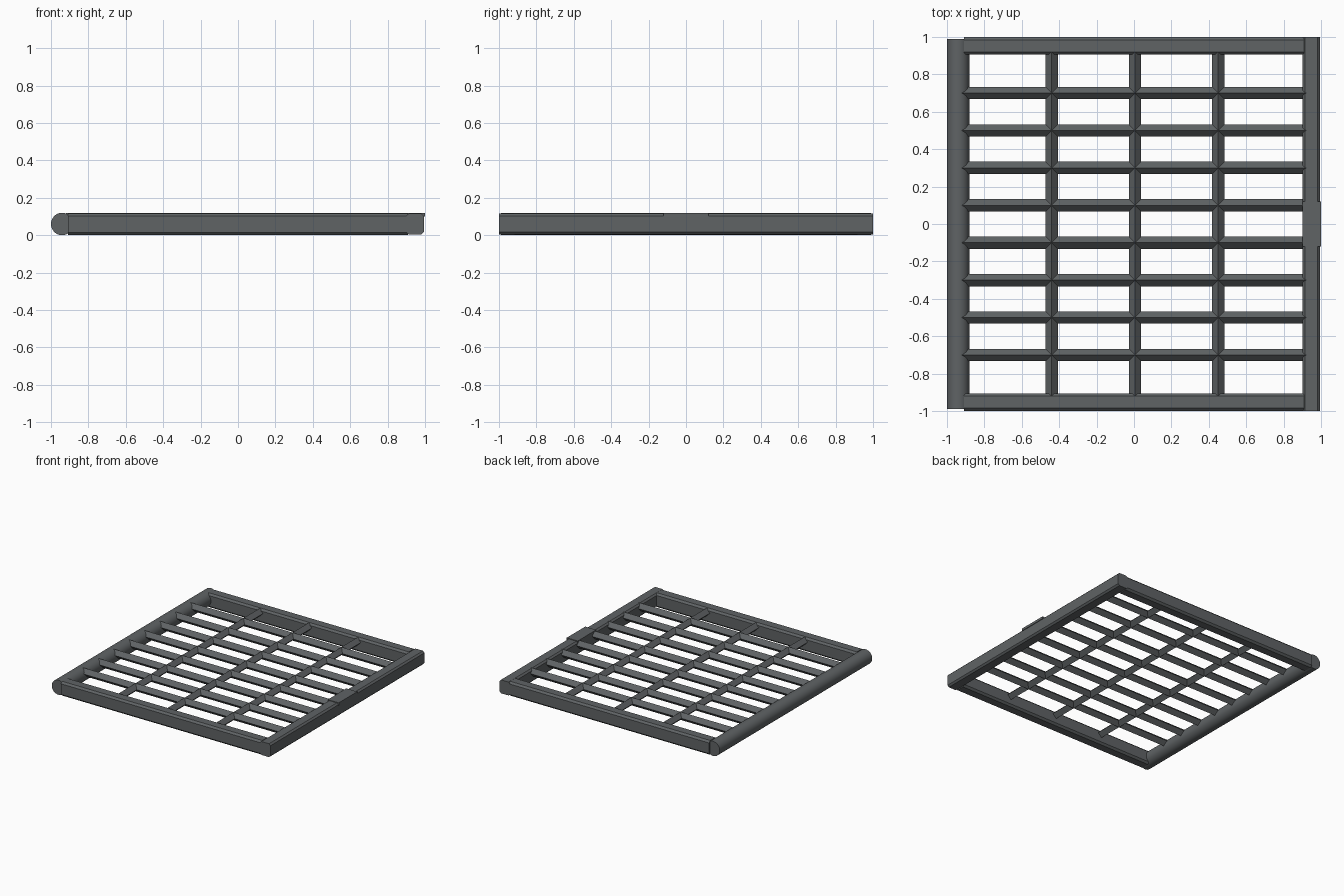
import bpy, bmesh
from math import pi
from mathutils import Matrix

if "Cube" in bpy.data.objects:
    bpy.data.objects.remove(bpy.data.objects["Cube"])

metal = bpy.data.materials.new("dark_metal")
metal.diffuse_color = (0.115, 0.125, 0.13, 1)
metal.use_nodes = True
metal.node_tree.nodes["Principled BSDF"].inputs["Base Color"].default_value = metal.diffuse_color


def prism(name, profile, axis, start, end):
    """Extrude a closed (across, z) profile along the x or y axis."""
    def put(p, t):
        return (t, p[0], p[1]) if axis == 'x' else (p[0], t, p[1])
    bm = bmesh.new()
    a = [bm.verts.new(put(p, start)) for p in profile]
    b = [bm.verts.new(put(p, end)) for p in profile]
    n = len(profile)
    bm.faces.new(a)
    bm.faces.new(b)
    for i in range(n):
        bm.faces.new((a[i], a[(i + 1) % n], b[(i + 1) % n], b[i]))
    bmesh.ops.recalc_face_normals(bm, faces=bm.faces)
    return finish(name, bm)


def finish(name, bm):
    me = bpy.data.meshes.new(name)
    bm.to_mesh(me)
    bm.free()
    me.materials.append(metal)
    ob = bpy.data.objects.new(name, me)
    bpy.context.collection.objects.link(ob)
    return ob


def chamfered(lo, hi, bottom, top, c):
    return [(lo + c, bottom), (hi - c, bottom), (hi, bottom + c), (hi, top - c),
            (hi - c, top), (lo + c, top), (lo, top - c), (lo, bottom + c)]


def diamond(centre, z, r):
    return [(centre - r, z), (centre, z - r), (centre + r, z), (centre, z + r)]


# Round hinge tube on the left
bm = bmesh.new()
bmesh.ops.create_cone(bm, cap_ends=True, segments=32, radius1=0.06, radius2=0.06, depth=1.98,
                      matrix=Matrix.Translation((-0.94, 0, 0.06)) @ Matrix.Rotation(pi / 2, 4, 'X'))
tube = finish("hinge_tube", bm)
bpy.context.view_layer.objects.active = tube
tube.select_set(True)
bpy.ops.object.shade_smooth_by_angle()

# Front and back rails
prism("front_rail", chamfered(-1.0, -0.905, 0.0, 0.117, 0.015), 'x', -0.91, 0.91)
prism("back_rail", chamfered(0.905, 1.0, 0.0, 0.117, 0.015), 'x', -0.91, 0.91)

# Right rail with a raised latch tab
prism("right_rail", chamfered(0.9, 0.995, 0.005, 0.115, 0.013), 'y', -1.0, 1.0)
prism("latch_tab", [(0.9, 0.1), (1.0, 0.1), (1.0, 0.12), (0.9, 0.12)], 'y', -0.12, 0.12)

# Diamond-section grille bars
for i in range(8):
    prism(f"cross_bar_{i + 1}", diamond(-0.7 + 0.2 * i, 0.085, 0.033), 'x', -0.92, 0.92)
for i, x in enumerate((-0.44, 0.005, 0.45)):
    prism(f"long_bar_{i + 1}", diamond(x, 0.085, 0.033), 'y', -0.92, 0.92)
